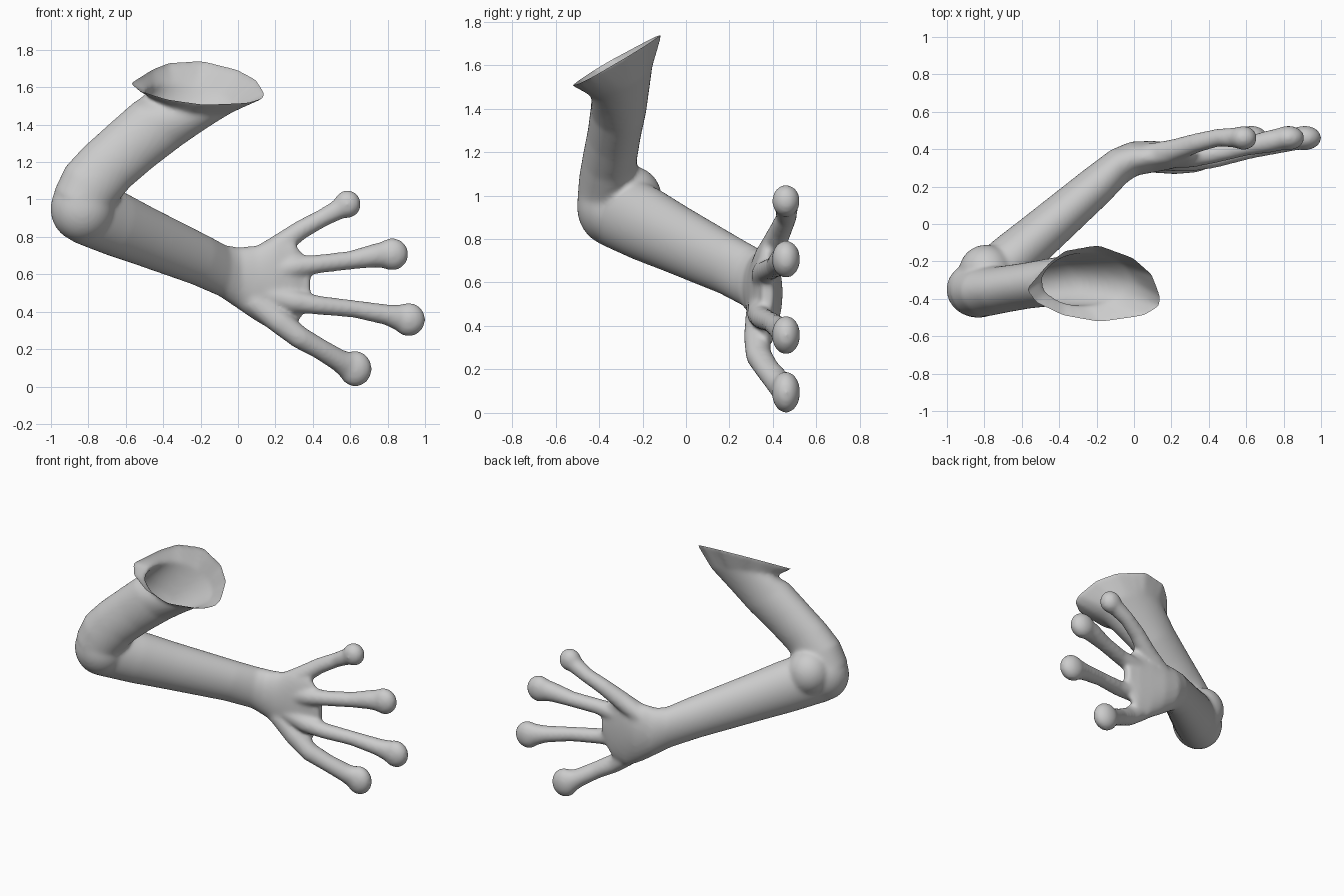
import bpy, bmesh, math
from mathutils import Vector, Matrix

if "Cube" in bpy.data.objects:
    bpy.data.objects.remove(bpy.data.objects["Cube"])

N = 36
bm = bmesh.new()


def ring(c, u, v, a, b):
    c, u, v = Vector(c), Vector(u).normalized(), Vector(v).normalized()
    return [c + u * a * math.cos(math.tau * k / N) + v * b * math.sin(math.tau * k / N)
            for k in range(N)]


def loft(rings):
    """Skin a stack of rings into a closed tube."""
    vs = [[bm.verts.new(p) for p in r] for r in rings]
    faces = []
    for r0, r1 in zip(vs, vs[1:]):
        for k in range(N):
            j = (k + 1) % N
            faces.append(bm.faces.new((r0[k], r0[j], r1[j], r1[k])))
    for r in (vs[0], vs[-1]):
        m = bm.verts.new(sum((v.co for v in r), Vector()) / N)
        for k in range(N):
            faces.append(bm.faces.new((r[k], r[(k + 1) % N], m)))
    bmesh.ops.recalc_face_normals(bm, faces=faces)


def ball(c, size):
    bmesh.ops.create_uvsphere(bm, u_segments=32, v_segments=20, radius=1,
                              matrix=Matrix.Translation(c) @ Matrix.Diagonal((*size, 1)))


# upper arm, flaring to the open shoulder rim
rim_xy = [(.145, -.39), (.10, -.27), (0, -.18), (-.19, -.11), (-.37, -.14), (-.46, -.21),
          (-.58, -.35), (-.53, -.42), (-.38, -.49), (-.18, -.525), (.06, -.49), (.14, -.44)]
rim_co, rim_no = Vector((0, -.52, 1.5)), Vector((.04, -.57, 1)).normalized()
corners = [Vector((x, y, 1.5 + .57 * (y + .52) - .04 * x)) for x, y in rim_xy]
rim = [corners[k // 3].lerp(corners[(k // 3 + 1) % 12], k % 3 / 3) for k in range(N)]
Y = (0, 1, 0)
loft([
    ring((-.84, -.36, .98), (.85, 0, -.4), Y, .158, .14),
    ring((-.785, -.36, 1.08), (.8, 0, -.55), Y, .168, .132),
    ring((-.70, -.35, 1.175), (.75, 0, -.65), Y, .164, .125),
    ring((-.575, -.33, 1.285), (.7, 0, -.7), Y, .165, .123),
    ring((-.435, -.31, 1.4), (.7, 0, -.65), Y, .172, .128),
    ring((-.245, -.295, 1.53), (1, 0, -.18), (0, 1, .5), .235, .158),
    rim,
    [p + rim_no * .06 for p in rim],
])

# elbow, with the full inner bend behind it
ball((-.832, -.35, .95), (.171, .152, .178))
ball((-.79, -.25, .985), (.145, .14, .15))

# forearm widening into the flat palm
h, fu = (-.62, .78, 0), (.25, .2, .95)
loft([
    ring((-.82, -.33, .94), fu, h, .18, .14),
    ring((-.65, -.185, .868), fu, h, .174, .138),
    ring((-.5, -.055, .803), fu, h, .16, .127),
    ring((-.2, .205, .675), fu, h, .138, .108),
    ring((-.08, .31, .618), (.1, .1, 1), (-.45, .88, 0), .138, .097),
    ring((0, .35, .58), (0, 0, 1), (-.2, .97, 0), .165, .092),
    ring((.1, .36, .55), (0, 0, 1), Y, .204, .085),
    ring((.2, .363, .543), (0, 0, 1), Y, .252, .07),
    ring((.3, .37, .545), (0, 0, 1), Y, .23, .05),
    ring((.35, .375, .545), (0, 0, 1), Y, .16, .035),
    ring((.385, .375, .55), (0, 0, 1), Y, .08, .03),
])

# four fingers with round pads: path points (x, y, z, radius), then pad size
fingers = [
    ([(.08, .37, .67, .06), (.22, .395, .755, .06), (.34, .435, .84, .052),
      (.45, .462, .9, .048), (.54, .462, .948, .055), (.58, .46, .968, .063)],
     (.585, .46, .975), (.073, .065, .075)),
    ([(.12, .36, .6, .06), (.3, .36, .64, .06), (.43, .375, .655, .05),
      (.6, .415, .675, .05), (.72, .44, .698, .062), (.8, .457, .706, .075)],
     (.825, .46, .707), (.087, .066, .087)),
    ([(.12, .345, .5, .06), (.3, .34, .455, .062), (.43, .35, .435, .051),
      (.62, .395, .415, .047), (.79, .435, .385, .055), (.88, .457, .365, .075)],
     (.913, .46, .358), (.089, .066, .09)),
    ([(.08, .335, .46, .065), (.22, .325, .348, .066), (.33, .335, .262, .061),
      (.44, .375, .2, .056), (.54, .425, .14, .06), (.6, .455, .105, .077)],
     (.627, .46, .095), (.089, .066, .096)),
]
for path, pad, size in fingers:
    pts = [Vector(p[:3]) for p in path]
    rings = []
    for i, p in enumerate(path):
        t = (pts[min(i + 1, len(pts) - 1)] - pts[max(i - 1, 0)]).normalized()
        u = t.cross(Vector(Y)).normalized()
        rings.append(ring(pts[i], u, u.cross(t), p[3], min(p[3], .06)))
    loft(rings)
    ball(pad, size)

me = bpy.data.meshes.new("arm")
bm.to_mesh(me)
bm.free()
arm = bpy.data.objects.new("arm_with_hand", me)
bpy.context.collection.objects.link(arm)

# fuse the parts into one smooth skin
rm = arm.modifiers.new("fuse", 'REMESH')
rm.mode = 'VOXEL'
rm.voxel_size = .011
sm = arm.modifiers.new("soften", 'SMOOTH')
sm.factor = .5
sm.iterations = 18
skin = bpy.data.meshes.new_from_object(arm.evaluated_get(bpy.context.evaluated_depsgraph_get()))
arm.modifiers.clear()

# cut the shoulder open along the rim
bm = bmesh.new()
bm.from_mesh(skin)
bmesh.ops.bisect_plane(bm, geom=bm.verts[:] + bm.edges[:] + bm.faces[:], dist=1e-5,
                       plane_co=rim_co, plane_no=rim_no, clear_outer=True)
for f in bm.faces:
    f.smooth = True
bm.to_mesh(skin)
bm.free()
arm.data = skin
